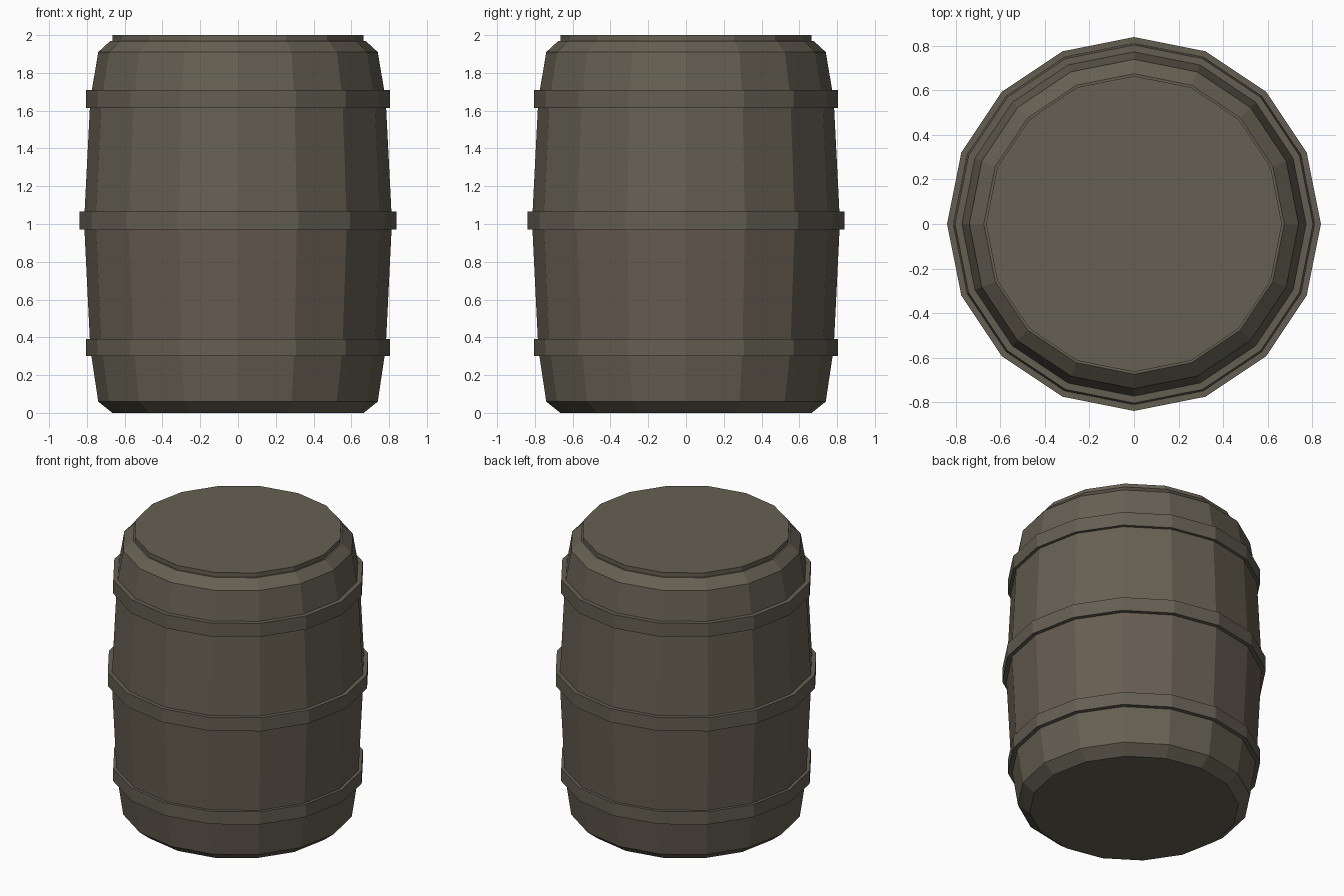
import bpy, bmesh
from math import cos, sin, tau

SIDES = 16

cube = bpy.data.objects.get("Cube")
if cube:
    bpy.data.objects.remove(cube, do_unlink=True)


def material(name, rgb):
    mat = bpy.data.materials.new(name)
    mat.use_nodes = True
    mat.diffuse_color = (*rgb, 1)
    mat.node_tree.nodes["Principled BSDF"].inputs["Base Color"].default_value = (*rgb, 1)
    return mat


wood = material("weathered_wood", (0.133, 0.117, 0.086))
warm_wood = material("warm_wood", (0.133, 0.108, 0.083))
metal = material("dull_hoop_metal", (0.128, 0.114, 0.086))


def lathe(name, profile, mats, closed=False):
    """Spin (radius, height) points into a flat-sided solid."""
    bm = bmesh.new()
    rings = [[bm.verts.new((r * cos(tau * i / SIDES), r * sin(tau * i / SIDES), z))
              for i in range(SIDES)] for r, z in profile]
    pairs = list(zip(rings, rings[1:]))
    if closed:
        pairs.append((rings[-1], rings[0]))
    else:
        bm.faces.new(rings[0])
        bm.faces.new(rings[-1])
    for low, high in pairs:
        for i in range(SIDES):
            k = (i + 1) % SIDES
            bm.faces.new((low[i], low[k], high[k], high[i]))
    bmesh.ops.recalc_face_normals(bm, faces=bm.faces)
    mesh = bpy.data.meshes.new(name)
    bm.to_mesh(mesh)
    bm.free()
    for mat in mats:
        mesh.materials.append(mat)
    obj = bpy.data.objects.new(name, mesh)
    bpy.context.collection.objects.link(obj)
    return obj


# Bulging stave body with chamfered ends
body = lathe("barrel_body", [(0.665, 0), (0.74, 0.06), (0.782, 0.34), (0.815, 1.01),
                             (0.782, 1.66), (0.74, 1.91), (0.675, 1.97)],
             [wood, warm_wood])

# Warmer tone on the lower staves
for face in body.data.polygons:
    if 0.3 < face.center.z < 1 and abs(face.normal.z) < 0.5:
        face.material_index = 1

# Raised lid
lathe("lid", [(0.665, 1.95), (0.665, 2.0)], [wood])

# Metal hoops
for name, radius, low, high in (("lower_hoop", 0.805, 0.30, 0.39),
                                ("middle_hoop", 0.84, 0.97, 1.065),
                                ("upper_hoop", 0.805, 1.615, 1.71)):
    inner = radius - 0.06
    lathe(name, [(inner, low), (radius, low), (radius, high), (inner, high)],
          [metal], closed=True)
